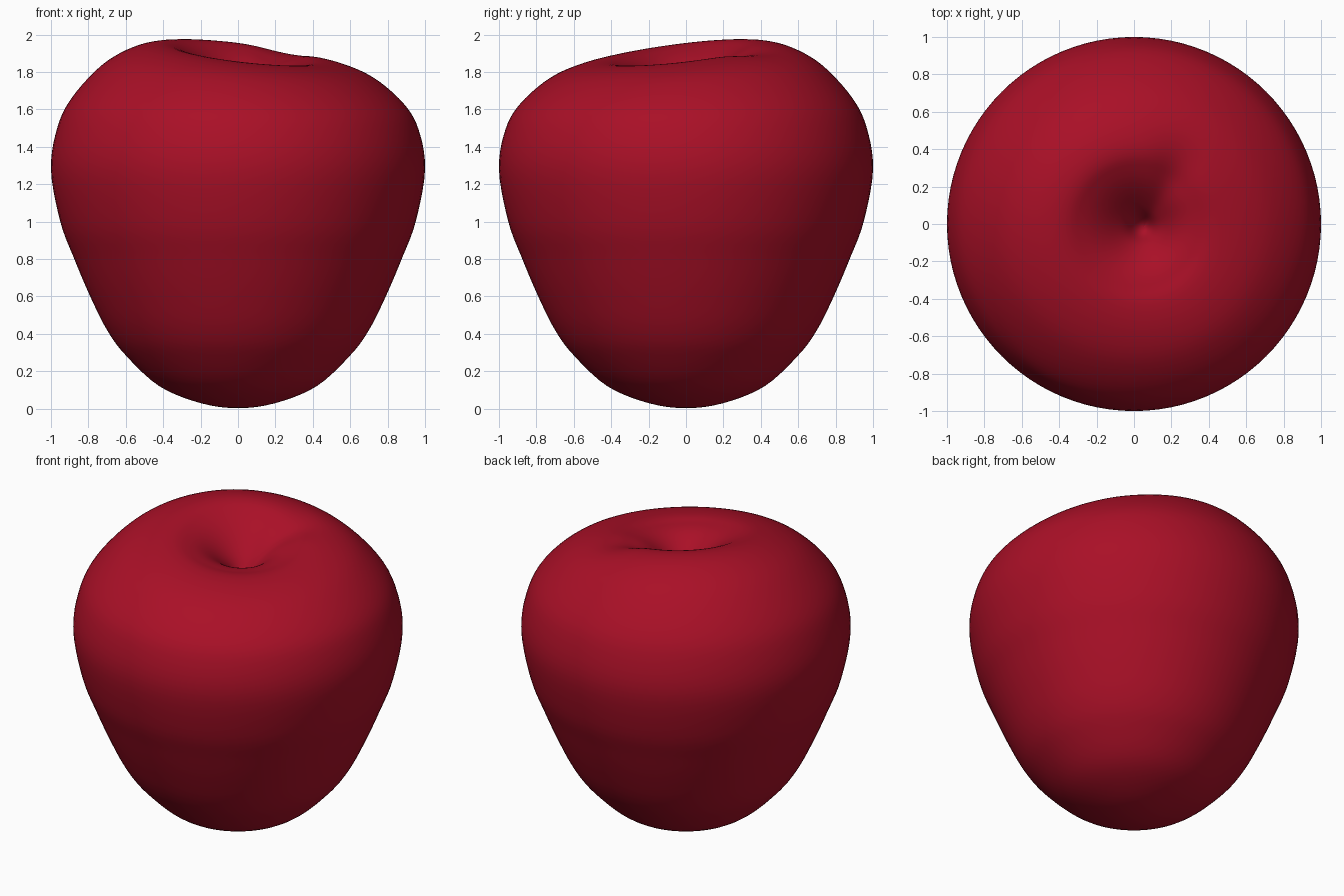
import bpy, bmesh, math
from mathutils import Vector

if "Cube" in bpy.data.objects:
    bpy.data.objects.remove(bpy.data.objects["Cube"])

# Fruit skin colour
red = bpy.data.materials.new("dark_red_skin")
red.diffuse_color = (0.40, 0.005, 0.02, 1)
red.use_nodes = True
red.node_tree.nodes["Principled BSDF"].inputs["Base Color"].default_value = red.diffuse_color

# Half profile (radius, height): bottom tip, shoulder, rim, then down into the stem pit
PROFILE = [(0.0, 0.003), (0.2, 0.03), (0.42, 0.12), (0.6, 0.285), (0.70, 0.42), (0.79, 0.6),
           (0.875, 0.8), (0.95, 1.0), (1.0, 1.28), (0.965, 1.5), (0.885, 1.65),
           (0.73, 1.80), (0.57, 1.88), (0.42, 1.905), (0.30, 1.875), (0.2, 1.82),
           (0.1, 1.73), (0.04, 1.65), (0.0, 1.63)]
STEPS, SIDES = 5, 96


def smooth_curve(pts, steps):
    """Catmull-Rom curve through the profile points."""
    p = [Vector(q) for q in pts]
    p = [Vector((-p[1].x, p[1].y))] + p + [Vector((-p[-2].x, p[-2].y))]
    out = []
    for i in range(1, len(p) - 2):
        a, b, c, d = p[i - 1:i + 3]
        for s in range(steps):
            t = s / steps
            out.append(0.5 * (2 * b + (c - a) * t + (2 * a - 5 * b + 4 * c - d) * t * t
                              + (3 * b - a - 3 * c + d) * t ** 3))
    return out + [p[-2]]


def shape(r, z, ang):
    """Tilt the rim towards the back left, cut a shallow suture, shift the pit."""
    w = max(0.0, (z - 1.28) / 0.63) ** 2
    z2 = z + 0.072 * w * math.cos(ang - math.radians(135)) * min(1, r / 0.35)
    diff = (ang - math.radians(55) + math.pi) % (2 * math.pi) - math.pi
    z2 -= 0.035 * w * math.exp(-(diff / 0.32) ** 2) * math.exp(-((r - 0.33) / 0.2) ** 2)
    k = max(0.0, 1 - r / 0.5) if z > 1.3 else 0.0
    return r * math.cos(ang) + 0.05 * k, r * math.sin(ang) - 0.02 * k, z2


# Fruit body
curve = smooth_curve(PROFILE, STEPS)
bm = bmesh.new()
rings = [[bm.verts.new(shape(c.x, c.y, 2 * math.pi * i / SIDES)) for i in range(SIDES)]
         for c in curve[1:-1]]
for lo, hi in zip(rings, rings[1:]):
    for i in range(SIDES):
        j = (i + 1) % SIDES
        bm.faces.new((lo[i], lo[j], hi[j], hi[i]))
bottom = bm.verts.new(shape(0, curve[0].y, 0))
pit = bm.verts.new(shape(0, curve[-1].y, 0))
for i in range(SIDES):
    j = (i + 1) % SIDES
    bm.faces.new((bottom, rings[0][j], rings[0][i]))
    bm.faces.new((pit, rings[-1][i], rings[-1][j]))
bmesh.ops.recalc_face_normals(bm, faces=bm.faces)
for f in bm.faces:
    f.smooth = True
mesh = bpy.data.meshes.new("fruit_body")
bm.to_mesh(mesh)
bm.free()
mesh.materials.append(red)
body = bpy.data.objects.new("fruit_body", mesh)
bpy.context.collection.objects.link(body)
